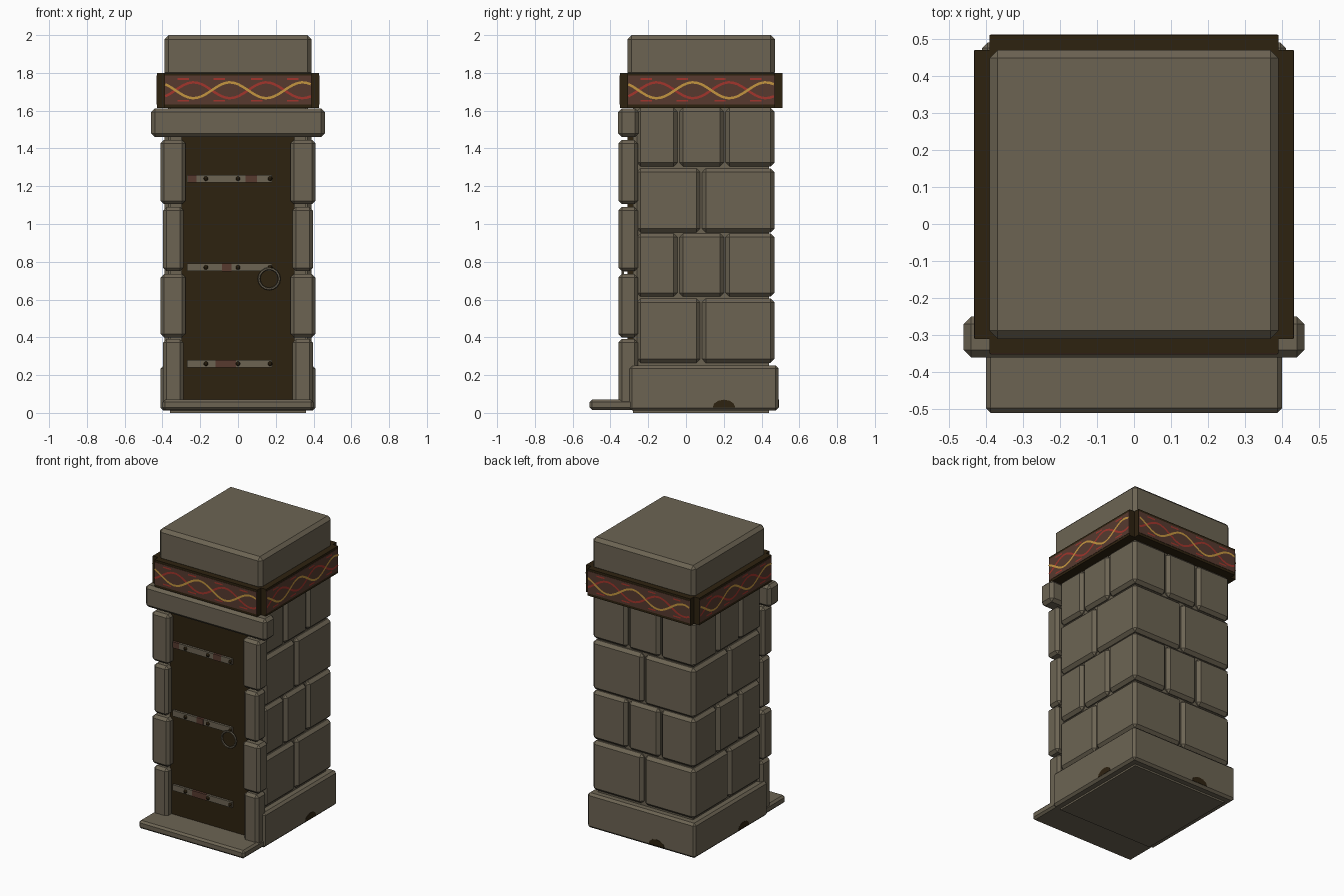
import bpy, bmesh, math
from mathutils import Matrix, Vector

if "Cube" in bpy.data.objects:
    bpy.data.objects.remove(bpy.data.objects["Cube"])


def mat(name, r, g, b):
    m = bpy.data.materials.new(name)
    m.diffuse_color = (r, g, b, 1)
    m.use_nodes = True
    m.node_tree.nodes["Principled BSDF"].inputs["Base Color"].default_value = m.diffuse_color
    return m


STONE = mat("grey brown stone", 0.150, 0.127, 0.086)
WOOD = mat("dark brown wood", 0.027, 0.016, 0.005)
RUST = mat("rusty brown", 0.095, 0.042, 0.028)
RED = mat("painted red", 0.36, 0.035, 0.025)
YELLOW = mat("painted yellow", 0.55, 0.30, 0.05)

CY = 0.08  # centre of the tower body in y


def finish(bm, name, material):
    bmesh.ops.recalc_face_normals(bm, faces=bm.faces)
    me = bpy.data.meshes.new(name)
    bm.to_mesh(me)
    bm.free()
    me.materials.append(material)
    ob = bpy.data.objects.new(name, me)
    bpy.context.collection.objects.link(ob)
    return ob


def box(name, x, y, z, material, bevel=0.0, xf=None):
    """Box from (min, max) ranges with chamfered edges."""
    bm = bmesh.new()
    bmesh.ops.create_cube(bm, size=1)
    for v in bm.verts:
        v.co = Vector([r[0] + (c + 0.5) * (r[1] - r[0]) for c, r in zip(v.co, (x, y, z))])
    if bevel:
        bmesh.ops.bevel(bm, geom=bm.edges[:], offset=bevel, segments=1, affect='EDGES')
    if xf:
        bm.transform(xf)
    return finish(bm, name, material)


def side(k):
    """Turn a front-facing part (centre at origin) to side k of the tower."""
    return Matrix.Translation((0, CY, 0)) @ Matrix.Rotation(k * math.pi / 2, 4, 'Z')


def ribbon(name, lines, width, depth, material, xf):
    """Flat painted strips along (x, z) polylines, facing -y."""
    bm = bmesh.new()
    for pts in lines:
        prev = None
        for i, p in enumerate(pts):
            a, b = pts[max(i - 1, 0)], pts[min(i + 1, len(pts) - 1)]
            d = Vector((b[0] - a[0], b[1] - a[1])).normalized() * width / 2
            pair = [bm.verts.new((p[0] - s * d.y, depth, p[1] + s * d.x)) for s in (-1, 1)]
            if prev:
                bm.faces.new((prev[0], pair[0], pair[1], prev[1]))
            prev = pair
    bmesh.ops.recalc_face_normals(bm, faces=bm.faces)
    for f in bm.faces:
        if f.normal.y > 0:
            f.normal_flip()
    bm.transform(xf)
    me = bpy.data.meshes.new(name)
    bm.to_mesh(me)
    bm.free()
    me.materials.append(material)
    bpy.context.collection.objects.link(bpy.data.objects.new(name, me))


# Body core, plinth, doorstep and cap
box("core", (-0.36, 0.36), (-0.28, 0.44), (0, 1.85), STONE)
box("plinth", (-0.41, 0.41), (-0.30, 0.49), (0.012, 0.25), STONE, 0.015)
box("doorstep", (-0.40, 0.40), (-0.51, -0.27), (0.015, 0.07), STONE, 0.013)
box("cap", (-0.39, 0.39), (-0.31, 0.47), (1.78, 2.0), STONE, 0.022)

# Wall courses on right, back and left sides
rows = [(0.265, 0.605), (0.615, 0.95), (0.955, 1.295), (1.305, 1.615)]
for r, z in enumerate(rows):
    for k, label in ((1, "right"), (2, "back"), (3, "left")):
        # local x runs front-to-back on the right side, back-to-front on the left
        lo = -0.388 if k == 2 else -0.34
        cuts = [lo, 0.0, 0.385] if r % 2 == 0 else [lo, -0.12, 0.125, 0.385]
        for i in range(len(cuts) - 1):
            a, b = cuts[i] + 0.005 * (i > 0), cuts[i + 1] - 0.005 * (i < len(cuts) - 2)
            if k == 3:
                a, b = -b, -a
            box(f"{label}_wall_block", (a, b), (-0.388, -0.30), z, STONE, 0.02, side(k))

# Door frame: lintel and stacked jamb blocks
box("lintel", (-0.46, 0.46), (-0.36, -0.25), (1.46, 1.612), STONE, 0.02)
jambs = [(0.03, 0.39), (0.40, 0.735), (0.75, 1.09), (1.105, 1.445)]
for s in (-1, 1):
    for i, z in enumerate(jambs):
        a, b = (0.278, 0.41) if i % 2 else (0.288, 0.396)
        x = (a, b) if s > 0 else (-b, -a)
        box("jamb_block", x, (-0.358, -0.255), z, STONE, 0.018)

# Door with straps, rivets, rust patches and ring
box("door", (-0.30, 0.30), (-0.31, -0.26), (0.06, 1.47), WOOD)
rust = {0.26: [(-0.12, -0.01)], 0.77: [(-0.085, -0.035)], 1.24: [(-0.265, -0.22), (0.04, 0.10)]}
for z, patches in rust.items():
    box("door_strap", (-0.27, 0.18), (-0.325, -0.30), (z - 0.02, z + 0.02), STONE)
    for p in patches:
        box("strap_rust", p, (-0.327, -0.31), (z - 0.0205, z + 0.0205), RUST)
    for x in (-0.17, 0.0, 0.17):
        bm = bmesh.new()
        bmesh.ops.create_uvsphere(bm, u_segments=8, v_segments=6, radius=0.012)
        bm.transform(Matrix.Translation((x, -0.327, z)))
        finish(bm, "rivet", WOOD)
bpy.ops.mesh.primitive_torus_add(major_radius=0.054, minor_radius=0.007, major_segments=16,
                                 minor_segments=6, location=(0.165, -0.335, 0.71),
                                 rotation=(math.pi / 2, 0, 0))
ring = bpy.context.object
ring.name = "door_ring"
ring.data.materials.append(STONE)

# Frieze: four dark boards with painted, interlaced waves
N = 32
for k in range(4):
    m = side(k)
    box("frieze_board", (-0.39, 0.39), (-0.43, -0.35), (1.615, 1.80), WOOD, 0, m)
    box("frieze_panel", (-0.388, 0.388), (-0.432, -0.42), (1.632, 1.785), RUST, 0, m)
    wave = lambda s: [(-0.385 + 0.77 * i / N,
                       1.708 + s * 0.042 * math.cos(4 * math.pi * i / N + 0.7)) for i in range(N + 1)]
    ribbon("frieze_red_wave", [wave(-1)], 0.013, -0.434, RED, m)
    ribbon("frieze_yellow_wave", [wave(1)], 0.013, -0.436, YELLOW, m)
    dashes = [[(x - 0.03, z), (x + 0.03, z)] for z in (1.652, 1.768)
              for x in (-0.29, -0.1, 0.1, 0.29)]
    ribbon("frieze_red_dashes", dashes, 0.009, -0.434, RED, m)

# Dark worn patches low on the plinth
for k, c, y in ((1, 0.12, -0.411), (2, 0.12, -0.411), (3, 0.12, -0.411)):
    bm = bmesh.new()
    arc = [(c + 0.06 * math.cos(t * math.pi / 6), y, 0.028 + 0.042 * math.sin(t * math.pi / 6))
           for t in range(7)]
    f = bm.faces.new([bm.verts.new(p) for p in arc])
    f.normal_update()
    if f.normal.y > 0:
        f.normal_flip()
    ext = bmesh.ops.extrude_face_region(bm, geom=[f])
    bmesh.ops.translate(bm, verts=[v for v in ext["geom"] if isinstance(v, bmesh.types.BMVert)],
                        vec=(0, 0.006, 0))
    # the plinth is slightly deeper in y than the body is wide
    bm.transform(Matrix.Translation((0, 0.001, 0)) @ side(k))
    finish(bm, "worn_patch", WOOD)
